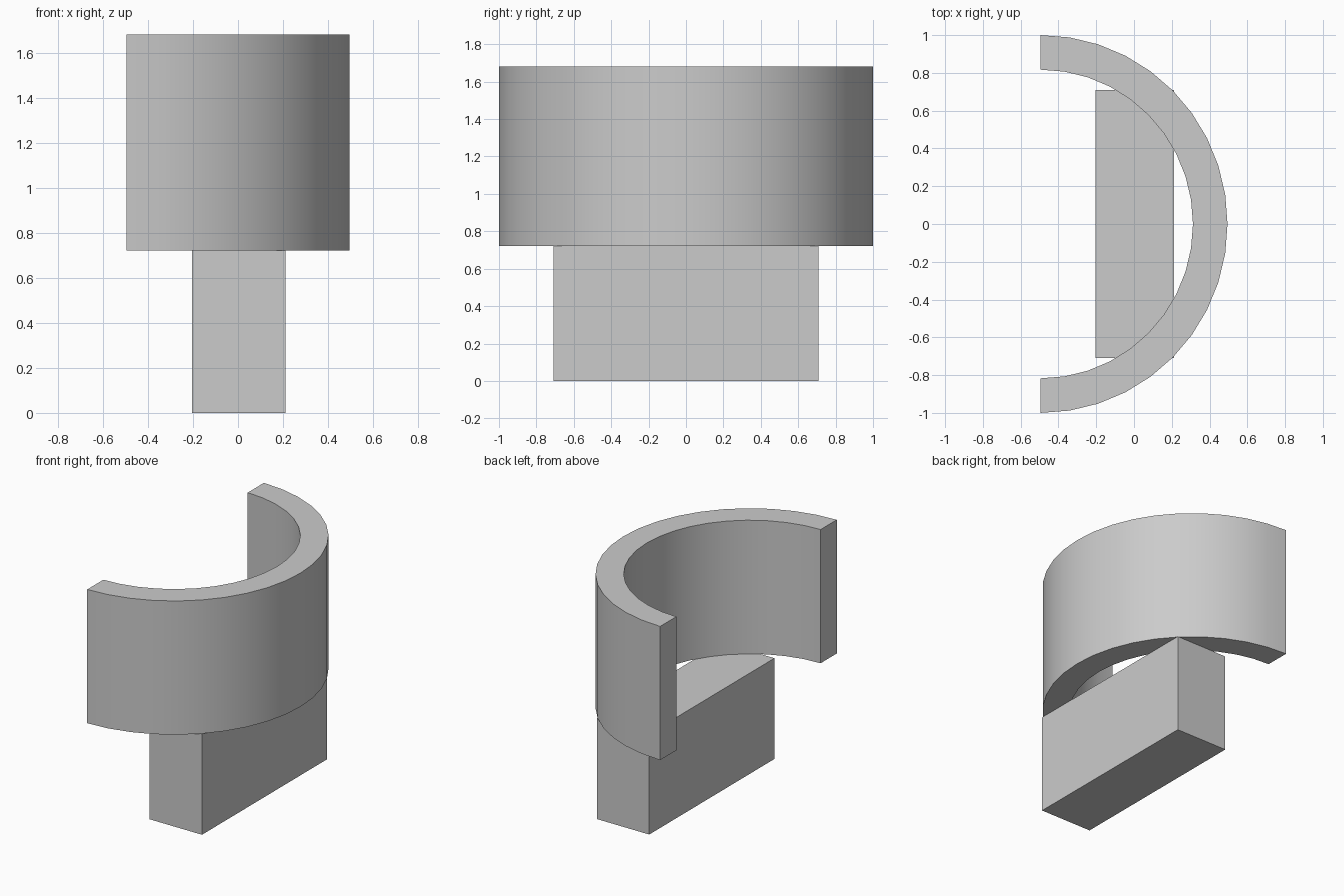
import bpy
import bmesh
from math import sin, cos, pi, radians

cube = bpy.data.objects.get("Cube")
if cube:
    bpy.data.objects.remove(cube, do_unlink=True)

# Single flat grey
GREY = (0.6, 0.6, 0.6, 1.0)
grey = bpy.data.materials.new("plain_grey")
grey.use_nodes = True
grey.diffuse_color = GREY
grey.node_tree.nodes["Principled BSDF"].inputs["Base Color"].default_value = GREY


def extrude_outline(name, outline, bottom, top):
    """Raise a flat outline into a closed solid."""
    bm = bmesh.new()
    base = bm.faces.new([bm.verts.new((x, y, bottom)) for x, y in outline])
    raised = bmesh.ops.extrude_face_region(bm, geom=[base], use_keep_orig=True)
    verts = [v for v in raised["geom"] if isinstance(v, bmesh.types.BMVert)]
    bmesh.ops.translate(bm, vec=(0, 0, top - bottom), verts=verts)
    bmesh.ops.recalc_face_normals(bm, faces=bm.faces)
    mesh = bpy.data.meshes.new(name)
    bm.to_mesh(mesh)
    bm.free()
    mesh.materials.append(grey)
    obj = bpy.data.objects.new(name, mesh)
    bpy.context.collection.objects.link(obj)
    return obj


SEGMENTS = 20
BACK = -0.495
JOIN = 0.722
TOP = 1.68


def arc(rx, ry):
    """Half ellipse bulging towards +x."""
    angles = [pi * i / SEGMENTS - pi / 2 for i in range(SEGMENTS + 1)]
    return [(BACK + rx * cos(a), ry * sin(a)) for a in angles]


# Curved half-ring wall
wall = extrude_outline("curved_wall", arc(0.99, 1.0) + arc(0.807, 0.817)[::-1], JOIN, TOP)
bpy.ops.object.select_all(action="DESELECT")
wall.select_set(True)
bpy.context.view_layer.objects.active = wall
bpy.ops.object.shade_smooth_by_angle(angle=radians(30))

# Block pedestal
extrude_outline("base_block",
                [(-0.205, -0.709), (0.211, -0.709), (0.211, 0.709), (-0.205, 0.709)],
                0, JOIN)
